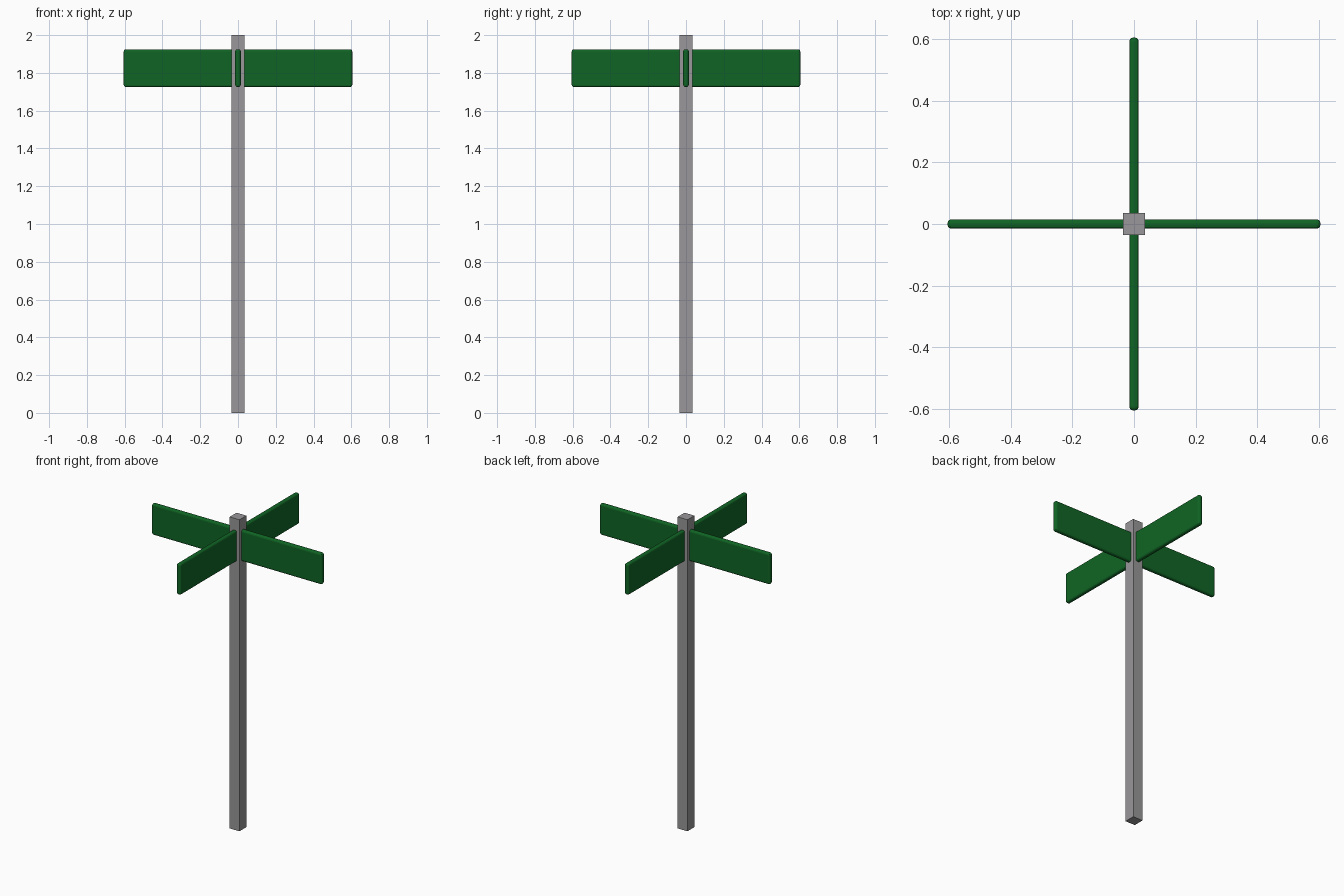
import bpy, math

if "Cube" in bpy.data.objects:
    bpy.data.objects.remove(bpy.data.objects["Cube"])


def material(name, color):
    m = bpy.data.materials.new(name)
    m.diffuse_color = (*color, 1)
    m.use_nodes = True
    m.node_tree.nodes["Principled BSDF"].inputs["Base Color"].default_value = m.diffuse_color
    return m


def box(name, size, center, mat):
    bpy.ops.mesh.primitive_cube_add(size=1, location=center)
    o = bpy.context.object
    o.name = name
    o.scale = size
    bpy.ops.object.transform_apply(location=False, rotation=False, scale=True)
    o.data.materials.append(mat)
    return o


grey = material("post grey", (0.32, 0.31, 0.32))
green = material("sign green", (0.005, 0.13, 0.018))

# Square post
box("post", (0.07, 0.07, 2.0), (0, 0, 1.0), grey)

# Two crossed sign boards with rounded edges, passing through the post
for name, angle in (("sign_board_side", 0), ("sign_board_front", math.pi / 2)):
    board = box(name, (1.21, 0.03, 0.2), (0, 0, 1.825), green)
    board.rotation_euler.z = angle
    bevel = board.modifiers.new("rounded edges", 'BEVEL')
    bevel.width = 0.012
    bevel.segments = 3
